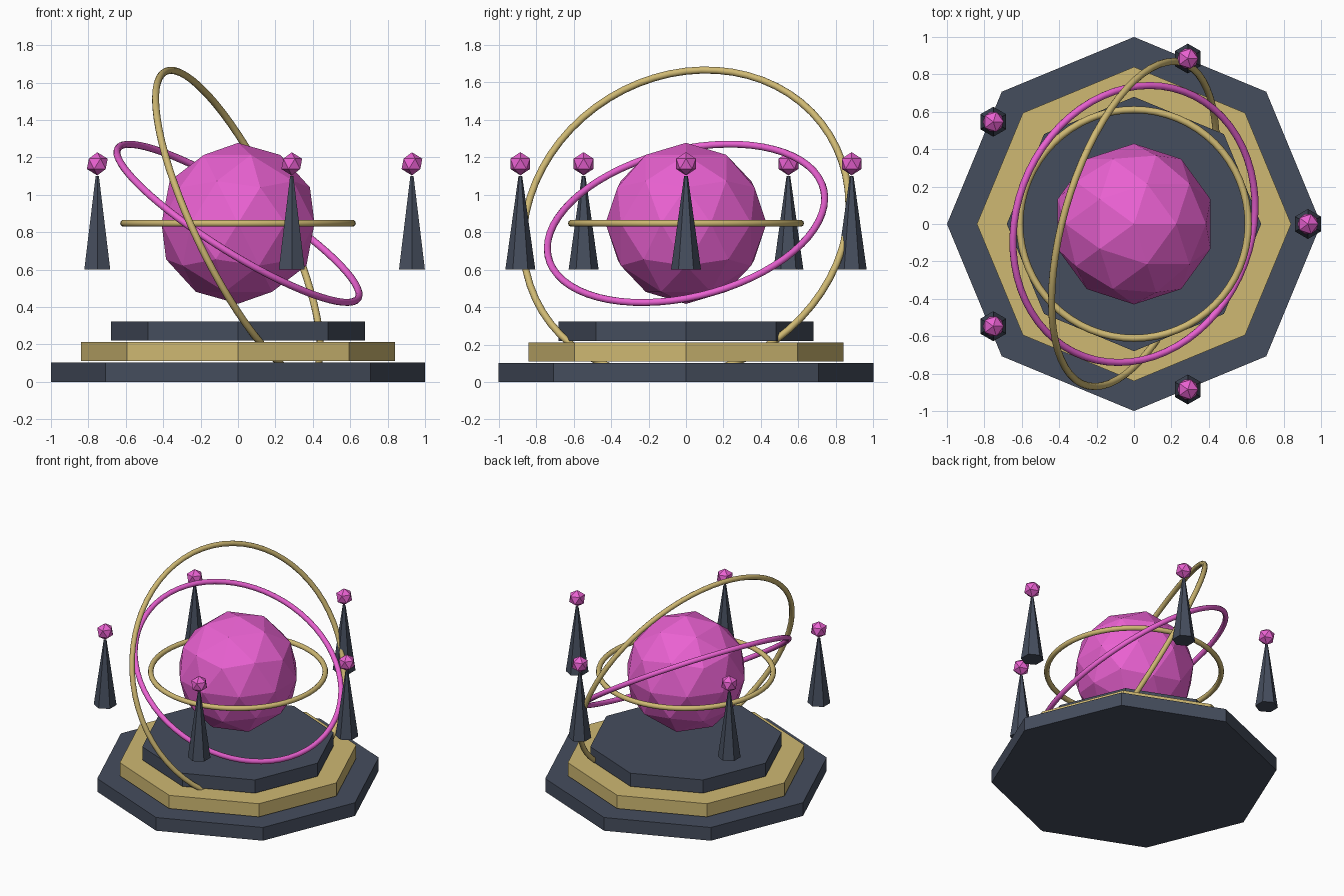
import bpy
from math import radians, cos, sin, tau

if "Cube" in bpy.data.objects:
    bpy.data.objects.remove(bpy.data.objects["Cube"])


def material(name, rgb):
    m = bpy.data.materials.new(name)
    m.diffuse_color = (*rgb, 1)
    m.use_nodes = True
    m.node_tree.nodes["Principled BSDF"].inputs["Base Color"].default_value = m.diffuse_color
    return m


SLATE = material("slate", (0.06, 0.075, 0.11))
GOLD = material("gold", (0.62, 0.48, 0.17))
PINK = material("pink", (0.82, 0.12, 0.64))
CORE_Z = 0.847


def finish(name, mat):
    ob = bpy.context.object
    ob.name = name
    ob.data.materials.append(mat)
    return ob


def prism(name, mat, sides, r1, r2, z0, z1, x=0, y=0):
    bpy.ops.mesh.primitive_cone_add(vertices=sides, radius1=r1, radius2=r2,
                                    depth=z1 - z0, location=(x, y, (z0 + z1) / 2))
    return finish(name, mat)


def gem(name, subdivisions, radius, location):
    bpy.ops.mesh.primitive_ico_sphere_add(subdivisions=subdivisions, radius=radius,
                                          location=location)
    return finish(name, PINK)


def ring(name, mat, radius, tilt_x, tilt_y):
    bpy.ops.mesh.primitive_torus_add(
        major_radius=radius, minor_radius=0.019, major_segments=64, minor_segments=10,
        location=(0, 0, CORE_Z), rotation=(radians(tilt_x), radians(tilt_y), 0))
    bpy.ops.object.shade_smooth_by_angle(angle=radians(60))
    return finish(name, mat)


# Stepped octagonal plinth
tiers = [("lower", SLATE, 1.0, 0.0, 0.102), ("middle", GOLD, 0.84, 0.11, 0.212),
         ("upper", SLATE, 0.68, 0.22, 0.322)]
for label, mat, r, z0, z1 in tiers:
    prism(label + "_step", mat, 8, r, r, z0, z1)

# Faceted core and its orbiting rings
gem("core", 2, 0.43, (0, 0, CORE_Z))
ring("level_ring", GOLD, 0.611, 0, 0)
ring("tilted_ring", PINK, 0.757, 12, 32)
ring("steep_ring", GOLD, 0.90, 15, 64.5)

# Five floating spires with gem tips
for i in range(5):
    x, y = 0.93 * cos(i * tau / 5), 0.93 * sin(i * tau / 5)
    prism(f"spire_{i}", SLATE, 6, 0.08, 0.01, 0.6, 1.1, x, y)
    gem(f"spire_gem_{i}", 1, 0.062, (x, y, 1.165))
